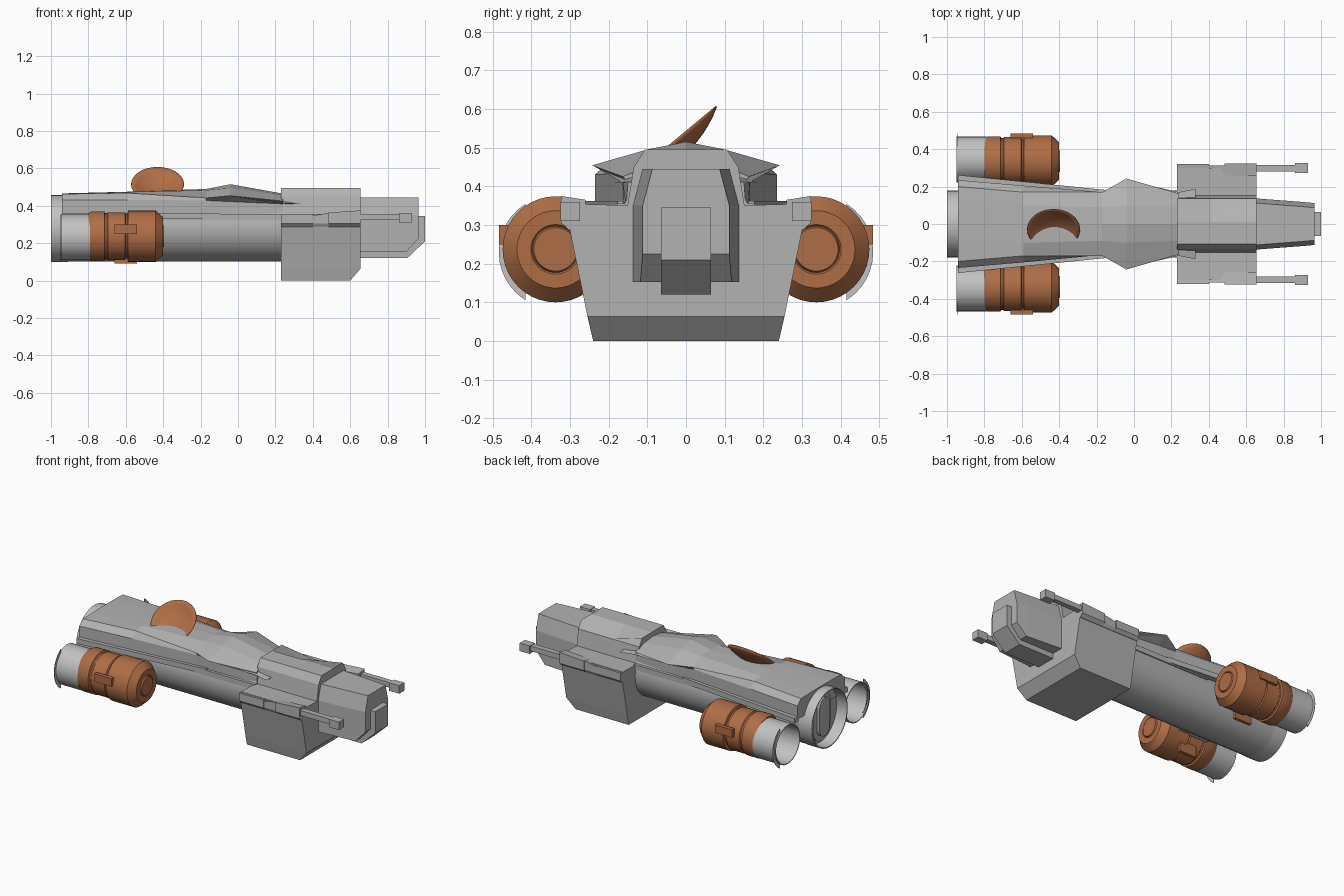
import bpy, bmesh, math
from mathutils import Vector, Matrix

old = bpy.data.objects.get("Cube")
if old:
    bpy.data.objects.remove(old, do_unlink=True)


def material(name, rgb):
    m = bpy.data.materials.new(name)
    m.use_nodes = True
    m.diffuse_color = (*rgb, 1)
    m.node_tree.nodes["Principled BSDF"].inputs["Base Color"].default_value = (*rgb, 1)
    return m


GREY = material("hull grey", (0.45, 0.45, 0.45))
PALE = material("nozzle grey", (0.54, 0.54, 0.54))
RUST = material("rust orange", (0.43, 0.155, 0.06))


def finish(name, bm, mat, smooth=False):
    bmesh.ops.recalc_face_normals(bm, faces=bm.faces)
    me = bpy.data.meshes.new(name)
    bm.to_mesh(me)
    bm.free()
    me.materials.append(mat)
    ob = bpy.data.objects.new(name, me)
    bpy.context.collection.objects.link(ob)
    if smooth:
        bpy.ops.object.select_all(action='DESELECT')
        ob.select_set(True)
        bpy.context.view_layer.objects.active = ob
        bpy.ops.object.shade_smooth_by_angle(angle=math.radians(35))
    return ob


def loft(name, sections, mat=GREY, mirrored=True):
    """Skin cross-sections (x, [(y, z), ...]); half sections get mirrored in y."""
    bm = bmesh.new()
    rings = []
    for x, pts in sections:
        if mirrored:
            pts = pts + [(-y, z) for y, z in reversed(pts) if abs(y) > 1e-4]
        rings.append([bm.verts.new((x, y, z)) for y, z in pts])
    n = len(rings[0])
    for a, b in zip(rings, rings[1:]):
        for i in range(n):
            j = (i + 1) % n
            bm.faces.new((a[i], a[j], b[j], b[i]))
    bm.faces.new(rings[0])
    bm.faces.new(rings[-1])
    return finish(name, bm, mat)


def bar(name, x0, x1, y0, y1, z0, z1, mat=GREY, shift=0.0):
    """Box along x whose far end is shifted sideways by shift."""
    def rect(d):
        return [(y0 + d, z0), (y1 + d, z0), (y1 + d, z1), (y0 + d, z1)]
    return loft(name, [(x0, rect(0)), (x1, rect(shift))], mat, False)


def lathe(name, profile, cy, cz, mat, steps=40):
    """Spin an (x, radius) profile around an axis along x."""
    bm = bmesh.new()
    vs = [bm.verts.new((x, cy, cz + r)) for x, r in profile]
    es = [bm.edges.new(p) for p in zip(vs, vs[1:])]
    bmesh.ops.spin(bm, geom=vs + es, cent=(0, cy, cz), axis=(1, 0, 0),
                   angle=math.tau, steps=steps)
    bmesh.ops.remove_doubles(bm, verts=bm.verts, dist=1e-4)
    return finish(name, bm, mat, True)


# Round lower fuselage, main nozzle and its nested upright core
lathe("fuselage", [(-0.93, 0), (-0.93, 0.177), (0.24, 0.177), (0.24, 0)], 0, 0.278, GREY)
lathe("main_nozzle", [(-0.91, 0.179), (-1, 0.179), (-1, 0.173), (-0.92, 0.168)],
      0, 0.278, PALE)


def stadium(r, rise):
    arc = [math.pi * i / 10 for i in range(11)]
    top = [(r * math.cos(a), 0.278 + rise + r * math.sin(a)) for a in arc]
    return top + [(-y, 0.556 - z) for y, z in top]


for name, x, r in (("nozzle_core_outer", -0.945, 0.085), ("nozzle_core_inner", -0.965, 0.05)):
    loft(name, [(x, stadium(r, 0.07)), (-0.92, stadium(r, 0.07))], GREY, False)

# Upper deck with upright sides, flaring into thin pointed wings
loft("upper_deck", [
    (-0.94, [(0, 0.34), (0.235, 0.345), (0.235, 0.43), (0.2, 0.463), (0.1, 0.465), (0, 0.466)]),
    (-0.59, [(0, 0.34), (0.205, 0.345), (0.205, 0.432), (0.17, 0.468), (0.1, 0.474), (0, 0.475)]),
    (-0.17, [(0, 0.34), (0.165, 0.345), (0.165, 0.428), (0.17, 0.442), (0.09, 0.483), (0, 0.49)]),
    (-0.04, [(0, 0.34), (0.16, 0.345), (0.165, 0.422), (0.243, 0.454), (0.1, 0.495), (0, 0.515)]),
    (0.24, [(0, 0.34), (0.155, 0.345), (0.15, 0.41), (0.163, 0.425), (0.09, 0.455), (0, 0.465)]),
])

# Forward command block with chamfered keel
def block(z_low, half):
    return [(half, z_low), (0.255, 0.065), (0.3, 0.285), (0.3, 0.355), (0.13, 0.35)]
loft("command_block", [(0.23, block(0, 0.24)), (0.6, block(0, 0.24)),
                       (0.655, block(0.064, 0.254))])

# Cabin on the block, its left shoulder dented in the middle
def cabin(y, z):
    return [(-0.153, 0.34), (-0.135, 0.45), (-0.106, 0.495), (0.01, 0.495),
            (y, z), (0.135, 0.45), (0.153, 0.34)]
loft("cabin", [(0.23, cabin(0.106, 0.495)), (0.42, cabin(0.075, 0.435)),
               (0.655, cabin(0.106, 0.495))], GREY, False)

# Tapering nose with an angled chin
def nose(w, low):
    return [(w, low), (w, 0.35), (w - 0.025, 0.445)]
loft("nose", [(0.65, nose(0.137, 0.153)), (0.9, nose(0.118, 0.153)),
              (0.965, nose(0.112, 0.225))])
loft("nose_chin", [(0.65, [(0.064, 0.12), (0.064, 0.345)]),
                   (0.905, [(0.064, 0.12), (0.064, 0.345)]),
                   (1.0, [(0.064, 0.21), (0.064, 0.345)])])

ENGINE_Y, ENGINE_Z = 0.337, 0.237
for s, side in ((1, "left"), (-1, "right")):
    def sbar(name, x0, x1, y0, y1, z0, z1, mat=GREY, shift=0.0):
        return bar(side + "_" + name, x0, x1, s * y0, s * y1, z0, z1, mat, s * shift)

    # Side sponsons with tucked undersides, and forward prongs
    for name, x0, x1, out, top0, top1 in (("sponson_rear", 0.23, 0.4, 0.32, 0.356, 0.356),
                                          ("sponson_joint", 0.4, 0.485, 0.314, 0.347, 0.362),
                                          ("sponson_front", 0.485, 0.655, 0.323, 0.364, 0.375)):
        loft(side + "_" + name, [
            (x, [(s * 0.26, 0.287), (s * 0.303, 0.287), (s * out, 0.306),
                 (s * out, top), (s * 0.26, top - 0.01)])
            for x, top in ((x0, top0), (x1, top1))], GREY, False)
    sbar("prong", 0.65, 0.87, 0.282, 0.316, 0.325, 0.357)
    sbar("prong_tip", 0.86, 0.93, 0.274, 0.325, 0.31, 0.36)

    # Deck strake, hull pipe and pointed cheek fin
    sbar("deck_strake", -0.94, -0.1, 0.225, 0.262, 0.33, 0.362, shift=-0.085)
    sbar("hull_pipe", -0.4, 0.24, 0.145, 0.178, 0.322, 0.355)
    loft(side + "_cheek_fin", [
        (-0.04, [(s * 0.1, 0.43), (s * 0.235, 0.45), (s * 0.1, 0.46)]),
        (0.24, [(s * 0.12, 0.41), (s * 0.17, 0.413), (s * 0.12, 0.43)]),
        (0.33, [(s * 0.13, 0.408), (s * 0.188, 0.41), (s * 0.13, 0.413)])], GREY, False)

    # Engine pod: banded casing, open nozzle and pylon
    cy = s * ENGINE_Y
    lathe(side + "_engine_casing", [
        (-0.8, 0), (-0.8, 0.122), (-0.785, 0.132), (-0.715, 0.132), (-0.71, 0.122),
        (-0.7, 0.122), (-0.695, 0.128), (-0.605, 0.128), (-0.6, 0.12), (-0.592, 0.12),
        (-0.588, 0.137), (-0.44, 0.137), (-0.4, 0.1), (-0.4, 0.064), (-0.405, 0.06),
        (-0.395, 0.056), (-0.395, 0)], cy, ENGINE_Z, RUST)
    lathe(side + "_engine_nozzle", [(-0.79, 0.122), (-0.95, 0.122), (-0.95, 0.117),
                                    (-0.81, 0.113), (-0.81, 0)],
          s * 0.345, ENGINE_Z - 0.005, PALE)
    sbar("engine_pylon", -0.72, -0.5, 0.15, 0.24, 0.2, 0.27)

    # Outer and lower clamps on the casing
    sbar("outer_clamp", -0.66, -0.54, 0.46, 0.484, 0.25, 0.3, RUST)
    sbar("lower_clamp", -0.66, -0.54, 0.235, 0.255, 0.09, 0.165, RUST)

    # Thin crescent plate around the nozzle rim
    angles = [math.radians(-58 + 116 * i / 12) for i in range(13)]
    ring = [(0.147, a) for a in angles] + [(0.115, a) for a in reversed(angles[1:-1])]
    pts = [(cy + s * r * math.cos(a), ENGINE_Z - 0.007 + r * math.sin(a)) for r, a in ring]
    loft(side + "_nozzle_crescent", [(-0.943, pts), (-0.94, pts)], PALE, False)

# Tilted sensor dish: shallow bowl partly sunk in the deck
bm = bmesh.new()
R, DEPTH, RINGS, SEG = 0.14, 0.04, 6, 32
prof = [bm.verts.new((R * i / RINGS, 0, DEPTH * ((i / RINGS) ** 2 - 1))) for i in range(RINGS + 1)]
edges = [bm.edges.new(p) for p in zip(prof, prof[1:])]
bmesh.ops.spin(bm, geom=prof + edges, cent=(0, 0, 0), axis=(0, 0, 1),
               angle=math.tau, steps=SEG)
bmesh.ops.remove_doubles(bm, verts=bm.verts, dist=1e-4)
facing = Vector((0, -0.64, 0.77)).to_track_quat('Z', 'Y').to_matrix().to_4x4()
bm.transform(Matrix.Translation((-0.43, -0.031, 0.518)) @ facing)
dish = finish("sensor_dish", bm, RUST, True)
shell = dish.modifiers.new("thickness", 'SOLIDIFY')
shell.thickness = 0.004
